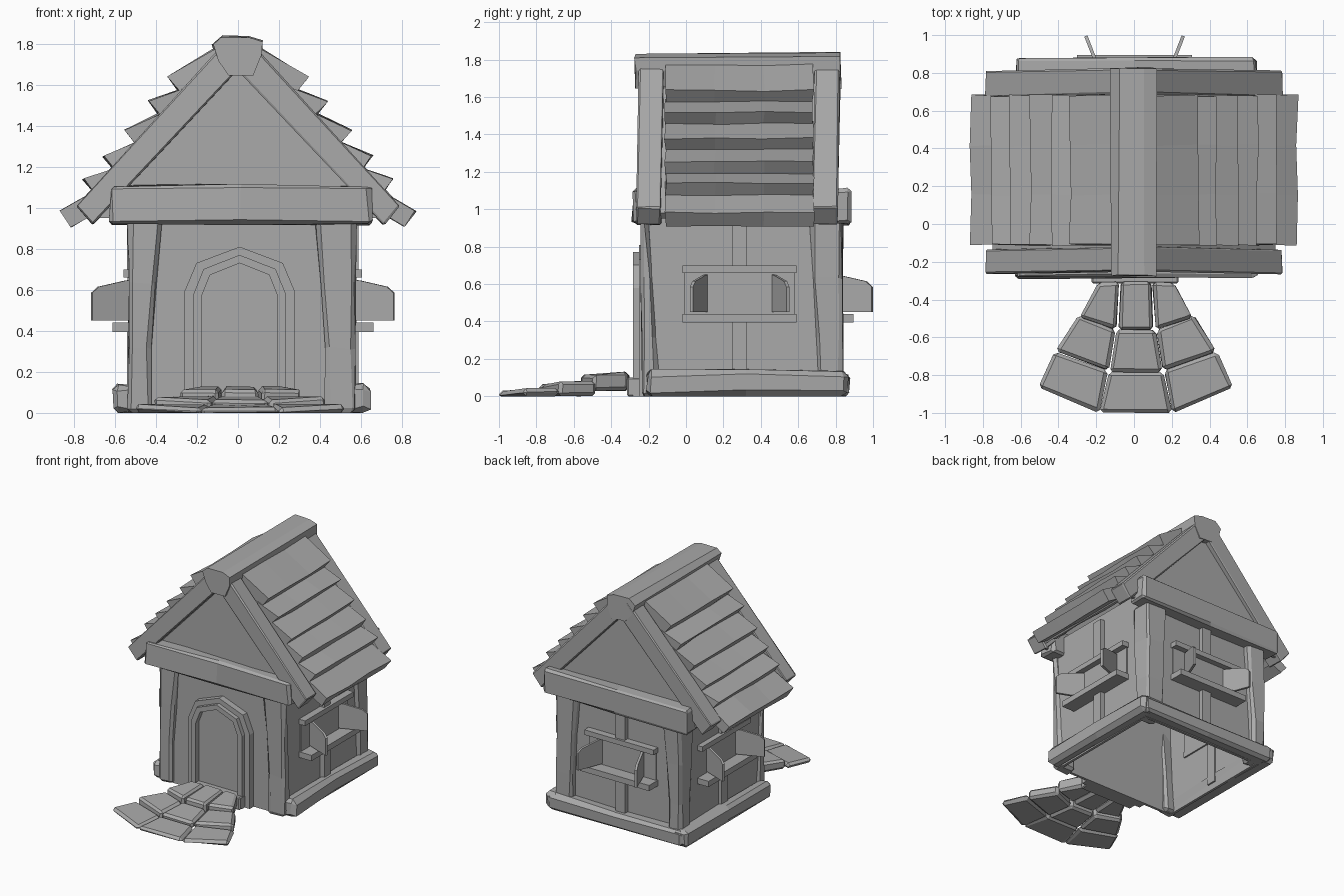
import bpy, bmesh, math, random
from mathutils import Matrix, Vector

random.seed(4)
if "Cube" in bpy.data.objects:
    bpy.data.objects.remove(bpy.data.objects["Cube"], do_unlink=True)

grey = bpy.data.materials.new("plain grey")
grey.use_nodes = True
grey.diffuse_color = (0.4, 0.4, 0.4, 1)
shader = next(n for n in grey.node_tree.nodes if n.type == "BSDF_PRINCIPLED")
shader.inputs["Base Color"].default_value = (0.4, 0.4, 0.4, 1)
shader.inputs["Roughness"].default_value = 0.8


def prism(name, outline, axis, low, high, matrix=None, bevel=0, jitter=0, cuts=0):
    """Extrude a 2D outline along an axis, then optionally chamfer and roughen it."""
    def place(p, d):
        a, b = p
        return {"x": (d, a, b), "y": (a, d, b), "z": (a, b, d)}[axis]

    bm = bmesh.new()
    rings = []
    for i in range(cuts + 2):
        d = low + (high - low) * i / (cuts + 1)
        rings.append([bm.verts.new(place(p, d)) for p in outline])
    n = len(outline)
    for r0, r1 in zip(rings, rings[1:]):
        for i in range(n):
            bm.faces.new((r0[i], r0[(i + 1) % n], r1[(i + 1) % n], r1[i]))
    bm.faces.new(rings[0])
    bm.faces.new(rings[-1])
    bmesh.ops.recalc_face_normals(bm, faces=bm.faces[:])
    if bevel:
        edges = [e for e in bm.edges if e.calc_face_angle(0) > 0.5]
        bmesh.ops.bevel(bm, geom=edges, offset=bevel, segments=1, affect="EDGES")
    if jitter:
        for v in bm.verts:
            v.co += Vector([random.uniform(-jitter, jitter) for _ in range(3)])
    if matrix:
        bm.transform(matrix)
    for v in bm.verts:
        v.co.z = max(v.co.z, 0)
    bmesh.ops.recalc_face_normals(bm, faces=bm.faces[:])
    mesh = bpy.data.meshes.new(name)
    bm.to_mesh(mesh)
    bm.free()
    mesh.materials.append(grey)
    obj = bpy.data.objects.new(name, mesh)
    bpy.context.collection.objects.link(obj)
    return obj


def box(name, x, y, z, axis="z", **options):
    spans = {"x": (y, z, x), "y": (x, z, y), "z": (x, y, z)}[axis]
    (a0, a1), (b0, b1), (low, high) = spans
    return prism(name, [(a0, b0), (a1, b0), (a1, b1), (a0, b1)], axis, low, high, **options)


# Each side: name, direction, wall distance from the middle
SIDES = (("left", 1, 0.55), ("right", -1, 0.515))
FRONT, BACK = -0.20, 0.785

# Walls: a thin shell, open underneath
for side, s, wall in SIDES:
    box(side + "_wall", sorted((s * wall, s * (wall - 0.02))), (FRONT, BACK), (0, 1.06))
for name, y in (("front", FRONT), ("back", BACK - 0.02)):
    box(name + "_wall", (-0.515, 0.55), (y, y + 0.02), (0, 1.0))
    prism(name + "_gable", [(-0.71, 0.95), (0.71, 0.95), (0, 1.7)], "y", y, y + 0.02)

# Rough tapering corner posts
for side, s, wall in SIDES:
    for name, outer, inner, top_inner in (("front", -0.24, -0.14, -0.20), ("back", 0.835, 0.70, 0.66)):
        post = box(f"{name}_{side}_post", sorted((s * 0.425, s * (wall + 0.022))),
                   sorted((outer, inner)), (0.0, 0.95), bevel=0.02, jitter=0.008, cuts=2)
        for v in post.data.vertices:
            t = v.co.z / 0.95
            if abs(v.co.y - inner) < 0.04:
                v.co.y += (top_inner - inner) * t
            if abs(v.co.x) < 0.47:
                v.co.x -= s * 0.05 * t * t

# Base beams
for side, s, wall in SIDES:
    box(side + "_base_beam", sorted((s * (wall - 0.02), s * (wall + 0.09))), (-0.21, 0.86),
        (0, 0.135), axis="y", bevel=0.025, jitter=0.01, cuts=1)
box("back_base_beam", (-0.57, 0.61), (0.76, 0.875), (0, 0.125), axis="x",
    bevel=0.025, jitter=0.01, cuts=1)

# Tie beams across both gables
for name, y in (("front", (-0.285, -0.13)), ("back", (0.73, 0.885))):
    box(name + "_tie_beam", (-0.625, 0.65), y, (0.918, 1.108), axis="x",
        bevel=0.018, jitter=0.009, cuts=1)

# Roof deck, rake boards and ridge beam
for side, s, wall in SIDES:
    deck = [(0, 1.73), (s * 0.75, 0.98), (s * 0.72, 0.95), (0, 1.67)]
    prism(side + "_roof_deck", deck, "y", -0.14, 0.71)
    rake = [(s * 0.06, 1.81), (s * 0.79, 1.01), (s * 0.71, 0.915), (0, 1.67)]
    for name, low, high in (("front", -0.25, -0.12), ("back", 0.69, 0.825)):
        board = prism(f"{name}_{side}_rake_board", rake, "y", low, high, bevel=0.008, jitter=0.004)
        # Lean the lower end outward from the ridge, widening it slightly
        for v in board.data.vertices:
            if v.co.z < 1.2:
                v.co.y -= 0.015

ridge = [(-0.05, 1.65), (0.07, 1.65), (0.12, 1.74), (0.115, 1.81), (0.06, 1.835),
         (-0.08, 1.835), (-0.125, 1.8), (-0.1, 1.72)]
prism("ridge_beam", ridge, "y", -0.27, 0.825, jitter=0.008)

# Overlapping roof planks, each tilted flatter than the roof
tips = [(0.34, 1.635), (0.435, 1.52), (0.55, 1.38), (0.655, 1.25), (0.755, 1.14), (0.865, 0.98)]
for side, s, wall in SIDES:
    start = (0.09, 1.79)
    for i, (x, z) in enumerate(tips):
        under = (x - 0.055, z - 0.07)
        outline = [start, (x, z), under, (start[0] - 0.04, start[1] - 0.08)]
        prism(f"{side}_roof_plank_{i + 1}", [(s * a, b) for a, b in outline], "y",
              -0.11, 0.68, jitter=0.007, cuts=2)
        start = (under[0] - 0.03, under[1] + 0.025)

# Windows with panel, rails, studs and open shutters, on three walls
places = [("left", Matrix.Translation((0, 0.287, 0))),
          ("right", Matrix.Translation((0.047, 0.287, 0)) @ Matrix.Rotation(math.pi, 4, "Z")),
          ("back", Matrix.Translation((0.003, 0.235, 0)) @ Matrix.Rotation(math.pi / 2, 4, "Z"))]
shutter = [(0, 0.45), (0.215, 0.45), (0.215, 0.585), (0.18, 0.615), (0.04, 0.645), (0, 0.65)]
for wall, m in places:
    box(wall + "_window_panel", (0.53, 0.56), (-0.295, 0.295), (0.43, 0.67), matrix=m)
    box(wall + "_window_head", (0.53, 0.605), (-0.305, 0.305), (0.66, 0.70), matrix=m)
    box(wall + "_window_sill", (0.53, 0.66), (-0.305, 0.305), (0.395, 0.44), matrix=m)
    for part, z in (("lower", (0.05, 0.41)), ("upper", (0.69, 1.0))):
        box(f"{wall}_{part}_stud", (0.53, 0.588), (-0.04, 0.04), z, matrix=m)
    for end, s in (("first", -1), ("second", 1)):
        hinge = Matrix.Translation((0.56, s * 0.18, 0)) @ Matrix.Rotation(s * 0.37, 4, "Z")
        prism(f"{wall}_{end}_shutter", shutter, "y", -0.009, 0.009, matrix=m @ hinge)


# Door with stepped arched surround
def arch(w, shoulder, top):
    cx = 0.008
    bend = shoulder + (top - shoulder) * 0.64
    right = [(w, 0), (w, shoulder), (w * 0.78, bend)]
    return [(cx + x, z) for x, z in right] + [(cx, top)] + [(cx - x, z) for x, z in reversed(right)]


def arch_frame(name, outer, inner, low, high):
    # Open band between two arches, built as a single profile
    prism(name, outer + inner[::-1], "y", low, high)


outer, middle, inner = arch(0.27, 0.59, 0.81), arch(0.225, 0.58, 0.77), arch(0.185, 0.57, 0.73)
arch_frame("outer_door_surround", outer, middle, -0.25, -0.19)
arch_frame("inner_door_surround", middle, inner, -0.283, -0.19)
prism("door", inner, "y", -0.24, -0.19)
box("doorstep", (-0.225, 0.235), (-0.315, -0.22), (0, 0.10), bevel=0.008)

# Fan of stepping stones, three to a row, falling away from the door
rows = [
    (0.13, [(-0.08, -0.305), (0.08, -0.305), (0.092, -0.56), (-0.092, -0.56)],
     [(0.088, -0.305), (0.2, -0.31), (0.3, -0.495), (0.105, -0.56)]),
    (0.08, [(-0.105, -0.562), (0.105, -0.562), (0.138, -0.785), (-0.138, -0.785)],
     [(0.11, -0.56), (0.305, -0.48), (0.425, -0.675), (0.145, -0.775)]),
    (0.042, [(-0.143, -0.782), (0.143, -0.782), (0.192, -1.0), (-0.192, -1.0)],
     [(0.15, -0.775), (0.43, -0.675), (0.515, -0.865), (0.195, -1.0)]),
]
for i, (top, mid, flank) in enumerate(rows):
    low = max(0, top - 0.1)
    stones = [("middle", mid), ("left", flank), ("right", [(-x, y) for x, y in flank])]
    for name, outline in stones:
        stone = [(x + 0.01, y) for x, y in outline]
        slab = prism(f"{name}_path_stone_{i + 1}", stone, "z", low, top, bevel=0.018, jitter=0.003)
        # Tip the outer edge down a little
        front = min(y for x, y in outline)
        for v in slab.data.vertices:
            if v.co.z > top - 0.03 and v.co.y < front + 0.08:
                v.co.z -= 0.015
